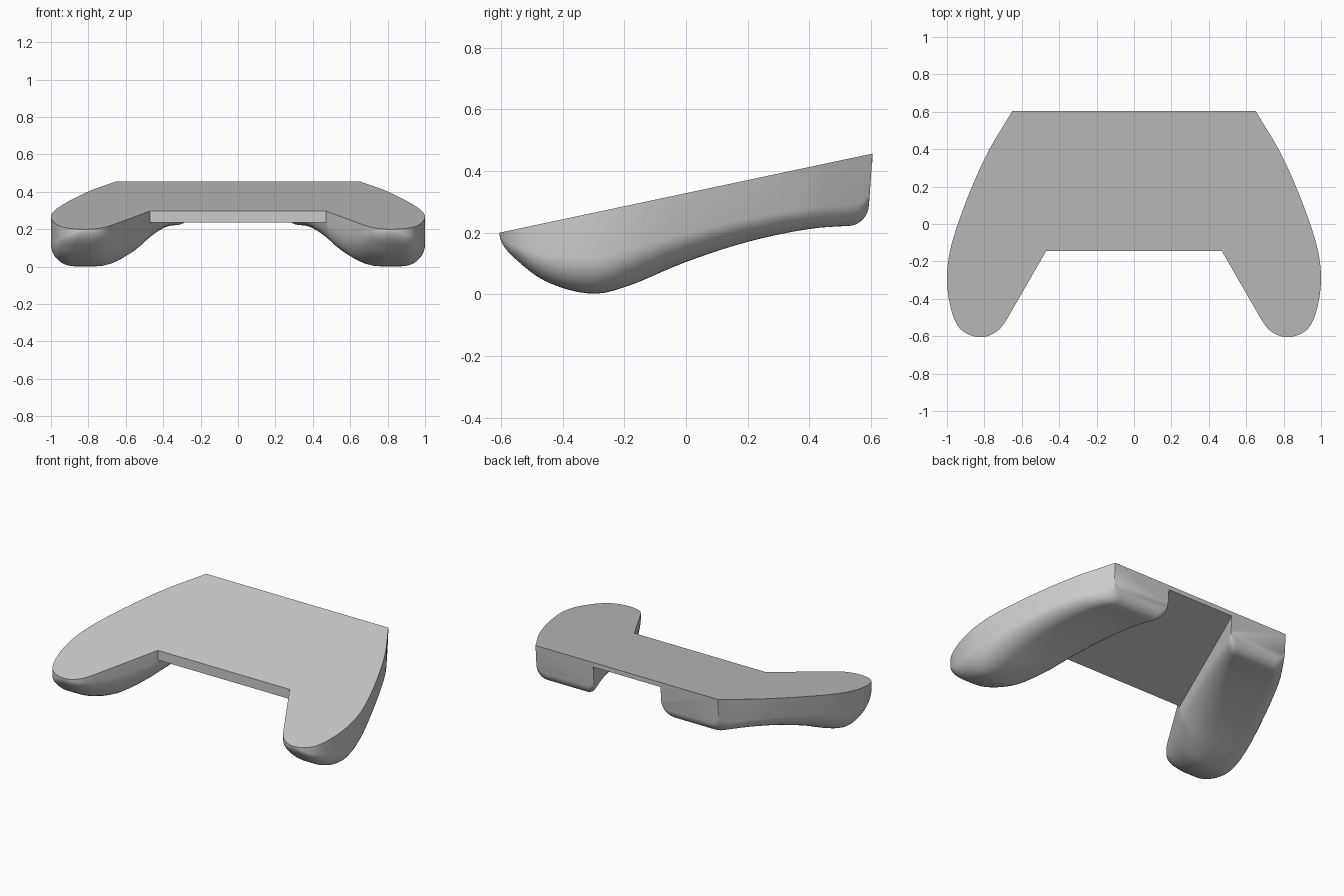
import bpy
import bmesh
import math

cube = bpy.data.objects.get("Cube")
if cube:
    bpy.data.objects.remove(cube)

grey = bpy.data.materials.new("plain_grey")
grey.use_nodes = True
colour = (0.6, 0.6, 0.6, 1)
grey.diffuse_color = colour
grey.node_tree.nodes["Principled BSDF"].inputs["Base Color"].default_value = colour

BACK, NOTCH, TIP = 0.605, -0.145, -0.605


def top_z(y):
    return 0.328 + 0.212 * y


def lerp(a, b, t):
    return a + (b - a) * min(max(t, 0), 1)


def smooth_curve(keys, y):
    """Cubic through (y, value) keys, measured by root distance from the tip so round ends stay round."""
    k = [(math.sqrt(max(a - TIP, 0)), v) for a, v in keys]
    u = math.sqrt(max(y - TIP, 0))
    i = max([j for j in range(len(k) - 1) if k[j][0] <= u] or [0])

    def slope(j):
        a, b = k[max(j - 1, 0)], k[min(j + 1, len(k) - 1)]
        return (b[1] - a[1]) / (b[0] - a[0])

    (u0, v0), (u1, v1) = k[i], k[i + 1]
    d = u1 - u0
    t = (u - u0) / d
    return ((2 * t**3 - 3 * t**2 + 1) * v0 + (t**3 - 2 * t**2 + t) * d * slope(i)
            + (3 * t**2 - 2 * t**3) * v1 + (t**3 - t**2) * d * slope(i + 1))


OUTER = [(TIP, 0.82), (-0.595, 0.875), (-0.565, 0.925), (-0.51, 0.96), (-0.4, 0.99),
         (-0.28, 1.0), (-0.15, 0.985), (0, 0.942), (0.2, 0.866), (0.4, 0.773), (BACK, 0.65)]
INNER_TIP = [(TIP, 0.82), (-0.595, 0.77), (-0.565, 0.722), (-0.51, 0.68), (-0.45, 0.645)]
BOTTOM = [(TIP, 0.2), (-0.55, 0.112), (-0.45, 0.04), (-0.3, 0.002), (-0.18, 0.03),
          (0, 0.105), (0.2, 0.17), (0.4, 0.212), (0.54, 0.222), (BACK, 0.223)]


def inner_x(y):
    if y >= NOTCH:
        return lerp(0.47, 0.24, (y - NOTCH) / (BACK - NOTCH))
    if y >= -0.51:
        return lerp(0.68, 0.47, (y + 0.51) / (NOTCH + 0.51))
    return smooth_curve(INNER_TIP, y)


def bottom_z(y):
    z, r = smooth_curve(BOTTOM, y), 0.065
    over = max(y - (BACK - r), 0)          # rounded lower back edge
    return z + r - math.sqrt(max(r * r - over * over, 0))


def grip_section(y):
    xi, xo, zt, zb = inner_x(y), smooth_curve(OUTER, y), top_z(y), bottom_z(y)
    w, h = xo - xi, zt - zb
    back = (y - NOTCH) / (BACK - NOTCH)
    rx_in, rz_in = w * lerp(0.46, 0.14, back), h * lerp(0.72, 0.28, back)
    rx_out, rz_out = w * lerp(0.28, 0.17, back), h * lerp(0.45, 0.3, back)
    n = 9
    arc = [math.pi / 2 * i / n for i in range(n + 1)]
    pts = [(xi, zt)]
    pts += [(xi + rx_in * (1 - math.cos(a)), zb + rz_in * (1 - math.sin(a))) for a in arc]
    pts += [(xo - rx_out * (1 - math.sin(a)), zb + rz_out * (1 - math.cos(a))) for a in arc]
    pts += [(xo, zt)]
    lean = 0.07 * min(max((y - 0.4) / 0.205, 0), 1)
    return [(x, y + lean * (z - zt), z) for x, z in pts]


def add_object(name, bm):
    bmesh.ops.recalc_face_normals(bm, faces=bm.faces)
    mesh = bpy.data.meshes.new(name)
    bm.to_mesh(mesh)
    bm.free()
    mesh.materials.append(grey)
    obj = bpy.data.objects.new(name, mesh)
    bpy.context.collection.objects.link(obj)
    bpy.ops.object.select_all(action="DESELECT")
    obj.select_set(True)
    bpy.context.view_layer.objects.active = obj
    bpy.ops.object.shade_smooth_by_angle(angle=math.radians(35))
    return obj


# Hand grips: one lofted side, mirrored
span = math.sqrt(0.54 - TIP)
stations = [TIP + (span * i / 44) ** 2 for i in range(1, 45)]
stations += [0.54 + 0.065 * math.sin(math.pi / 2 * i / 8) for i in range(1, 9)]
stations = sorted(stations + [TIP + 0.00005, NOTCH])
bm = bmesh.new()
rings = [[bm.verts.new(p) for p in grip_section(y)] for y in stations]
for a, b in zip(rings, rings[1:]):
    for i in range(len(a)):
        j = (i + 1) % len(a)
        bm.faces.new((a[i], a[j], b[j], b[i]))
bm.faces.new(rings[0])
bm.faces.new(rings[-1])
grips = add_object("hand_grips", bm)
mirror = grips.modifiers.new("Mirror", "MIRROR")
mirror.use_mirror_merge = False

# Thin centre plate between the grips, tapering towards the back
bm = bmesh.new()
corners = [(-0.47, NOTCH), (0.47, NOTCH), (0.24, BACK), (-0.24, BACK)]
top = [bm.verts.new((x, y, top_z(y))) for x, y in corners]
low = [bm.verts.new((x, y, 0.235 if y < 0 else 0.427)) for x, y in corners]
bm.faces.new(top)
bm.faces.new(low)
for i in range(4):
    j = (i + 1) % 4
    bm.faces.new((top[i], top[j], low[j], low[i]))
add_object("centre_plate", bm)
